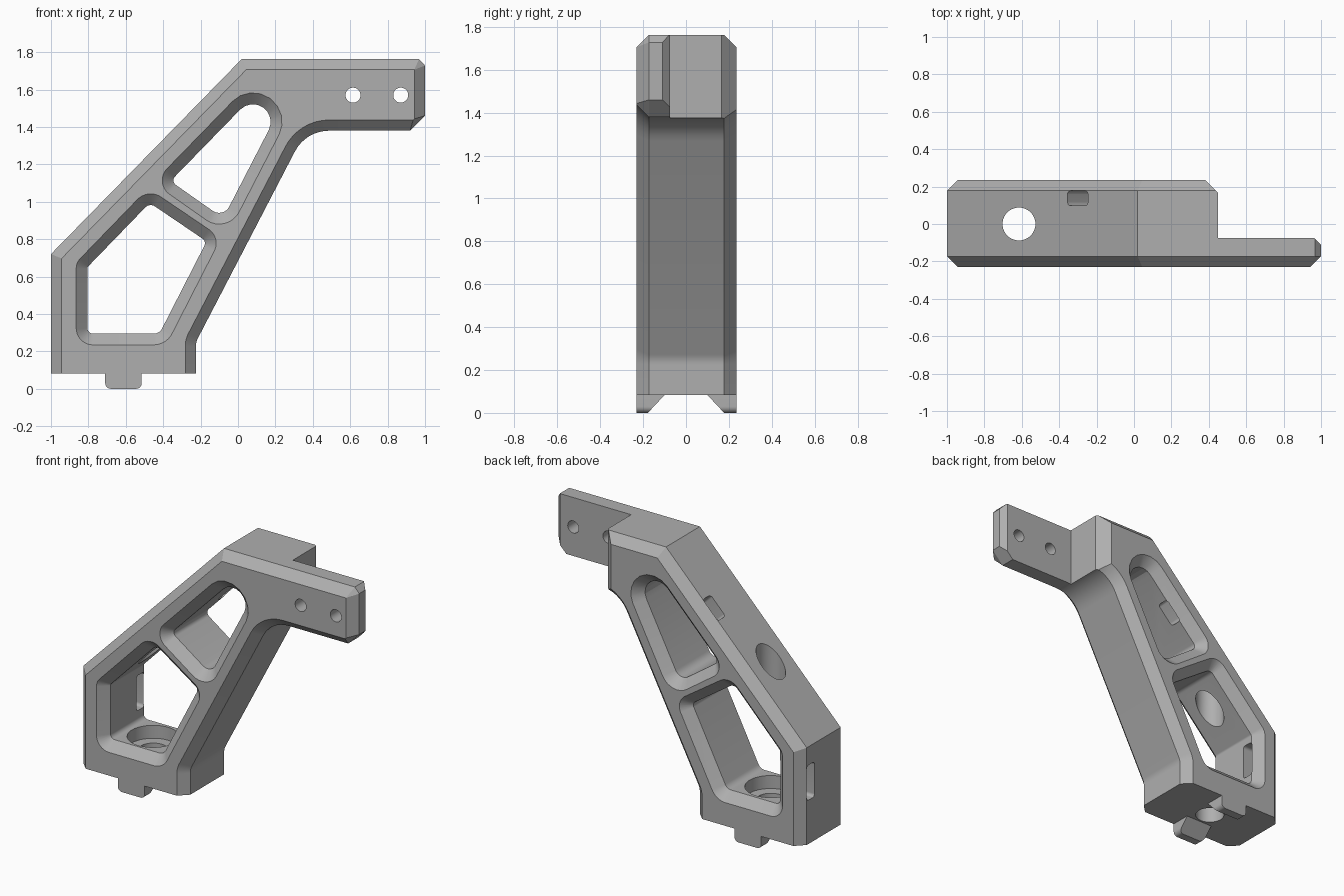
import bpy, bmesh, math
from mathutils import Matrix, Vector

if "Cube" in bpy.data.objects:
    bpy.data.objects.remove(bpy.data.objects["Cube"])

grey = bpy.data.materials.new("plain grey")
grey.diffuse_color = (0.43, 0.43, 0.43, 1)
grey.use_nodes = True
grey.node_tree.nodes["Principled BSDF"].inputs["Base Color"].default_value = grey.diffuse_color


def rounded(corners, seg=8):
    """Corners (u, v, radius[, inset scale]) in counter-clockwise order.
    Returns the points and the inset scale of the edge leaving each point."""
    pts, scales = [], []
    n = len(corners)
    for i, c in enumerate(corners):
        p = Vector(c[:2])
        a = (Vector(corners[i - 1][:2]) - p).normalized()
        b = (Vector(corners[(i + 1) % n][:2]) - p).normalized()
        s = c[3] if len(c) > 3 else 1
        if c[2] == 0:
            pts.append(p)
            scales.append(s)
            continue
        half = a.angle(b) / 2
        mid = p + (a + b).normalized() * c[2] / math.sin(half)
        t = c[2] / math.tan(half)
        v0, v1 = p + a * t - mid, p + b * t - mid
        turn = math.atan2(v0.x * v1.y - v0.y * v1.x, v0.dot(v1))
        for k in range(seg + 1):
            pts.append(mid + Matrix.Rotation(turn * k / seg, 2) @ v0)
            scales.append(s)
    return pts, scales


def inset(outline, d):
    """Move every edge inward by d times its scale."""
    pts, scales = outline
    out = []
    for i, p in enumerate(pts):
        e0 = (p - pts[i - 1]).normalized()
        e1 = (pts[(i + 1) % len(pts)] - p).normalized()
        n0, n1 = Vector((-e0.y, e0.x)), Vector((-e1.y, e1.x))
        d0, d1 = d * scales[i - 1], d * scales[i]
        det = n0.x * n1.y - n0.y * n1.x
        if abs(det) < 1e-6:
            out.append(p + n0 * d0)
        else:
            out.append(p + Vector(((d0 * n1.y - d1 * n0.y) / det,
                                   (d1 * n0.x - d0 * n1.x) / det)))
    return out


def loft(name, layers, matrix=Matrix()):
    """Solid through layers (y depth, points in x and z)."""
    bm = bmesh.new()
    rings = [[bm.verts.new((p.x, y, p.y)) for p in pts] for y, pts in layers]
    for r0, r1 in zip(rings, rings[1:]):
        for i in range(len(r0)):
            bm.faces.new((r0[i - 1], r0[i], r1[i], r1[i - 1]))
    bm.faces.new(rings[0])
    bm.faces.new(rings[-1])
    bmesh.ops.recalc_face_normals(bm, faces=bm.faces)
    bm.transform(matrix)
    me = bpy.data.meshes.new(name)
    bm.to_mesh(me)
    bm.free()
    me.materials.append(grey)
    ob = bpy.data.objects.new(name, me)
    bpy.context.collection.objects.link(ob)
    return ob


def prism(name, corners, y0, y1, matrix=Matrix()):
    pts = rounded(corners)[0]
    return loft(name, [(y0, pts), (y1, pts)], matrix)


def cylinder(name, r, depth, loc, rot=(0, 0, 0)):
    bpy.ops.mesh.primitive_cylinder_add(vertices=40, radius=r, depth=depth, location=loc, rotation=rot)
    ob = bpy.context.object
    ob.name = name
    ob.data.materials.append(grey)
    return ob


# Bracket body: bevelled side profile, flat underside
FRONT, BACK, CH = -0.23, 0.235, 0.057
profile = rounded([
    (-1, 0.083, 0, 0), (-0.225, 0.083, 0), (-0.225, 0.25, 0.1), (0.362, 1.38, 0.206),
    (0.92, 1.38, 0, 0.5), (1, 1.46, 0), (1, 1.728, 0), (0.968, 1.763, 0),
    (0.02, 1.763, 0), (-1, 0.72, 0)])
full, small = inset(profile, 0), inset(profile, CH)
body = loft("bracket_body", [(FRONT, small), (FRONT + CH, full), (BACK - CH, full), (BACK, small)])

cutters = []
# Thin mounting arm: clear the space behind it, with bevelled corners
to_plan = Matrix.Rotation(-math.pi / 2, 4, 'X')
cutters.append(prism("arm_clearance", [
    (0.45, -0.075, 0), (0.965, -0.075, 0), (1.1, -0.21, 0), (1.1, 0.3, 0), (0.315, 0.3, 0),
    (0.45, 0.165, 0)], -3, 3, to_plan))

# Two windows with bevelled rims
windows = {
    "lower_window": [(-0.805, 0.295, 0.03), (-0.42, 0.295, 0.05), (-0.168, 0.788, 0.03),
                     (-0.472, 0.994, 0.04), (-0.805, 0.65, 0.02)],
    "upper_window": [(-0.361, 1.11, 0.03), (-0.079, 0.912, 0.06), (0.457, 1.95, 0.095)],
}
for name, corners in windows.items():
    o = rounded(corners)
    wide, hole = inset(o, -0.11), inset(o, 0)
    cutters.append(loft(name, [(FRONT - 0.05, wide), (FRONT + 0.06, hole),
                               (BACK - 0.06, hole), (BACK + 0.05, wide)]))

# Vertical bolt hole with counterbore in the base
cutters.append(cylinder("bolt_hole", 0.088, 3, (-0.615, 0, 1)))
cutters.append(cylinder("counterbore", 0.155, 0.2, (-0.615, 0, 0.31)))

# Arm screw holes
for x in (0.615, 0.87):
    cutters.append(cylinder("screw_hole", 0.04, 1, (x, -0.2, 1.57), (math.pi / 2, 0, 0)))


# Strap slots through the rear and sloping walls
def slot(name, h, y0, y1, matrix):
    w, h, r = 0.04, h / 2, 0.02
    cutters.append(prism(name, [(-w, -h, r), (w, -h, r), (w, h, r), (-w, h, r)], y0, y1,
                         matrix @ Matrix.Rotation(math.pi / 2, 4, 'Z')))


slot("rear_slot", 0.23, -0.25, 0.1, Matrix.Translation((-1, 0.138, 0.485)))
slot("slope_slot", 0.155, -0.25, 0.1,
     Matrix.Translation((-0.3, 0.138, 1.434)) @ Matrix.Rotation(math.radians(44.3), 4, 'Y'))

# Cut everything and keep only the finished body
for c in cutters:
    m = body.modifiers.new(c.name, 'BOOLEAN')
    m.operation, m.solver, m.object = 'DIFFERENCE', 'EXACT', c
    c.hide_render = True
bpy.context.view_layer.update()
done = bpy.data.meshes.new_from_object(body.evaluated_get(bpy.context.evaluated_depsgraph_get()))
body.modifiers.clear()
body.data = done
for c in cutters:
    bpy.data.objects.remove(c)

# Locating lugs under the base, inner sides sloped
parts = [body]
for side, name in ((-1, "front_lug"), (1, "back_lug")):
    edge = FRONT if side < 0 else BACK
    lug = prism(name, [(-0.71, 0, 0.03), (-0.515, 0, 0.03), (-0.515, 0.083, 0), (-0.71, 0.083, 0)],
                edge, side * 0.1)
    for v in lug.data.vertices:
        if abs(v.co.y) < 0.15:
            v.co.y = side * (0.178 - 0.94 * v.co.z)
    parts.append(lug)

# Smooth rounded surfaces, keep edges sharp
bpy.ops.object.select_all(action='DESELECT')
for ob in parts:
    ob.select_set(True)
bpy.context.view_layer.objects.active = body
bpy.ops.object.shade_smooth_by_angle(angle=math.radians(20))
